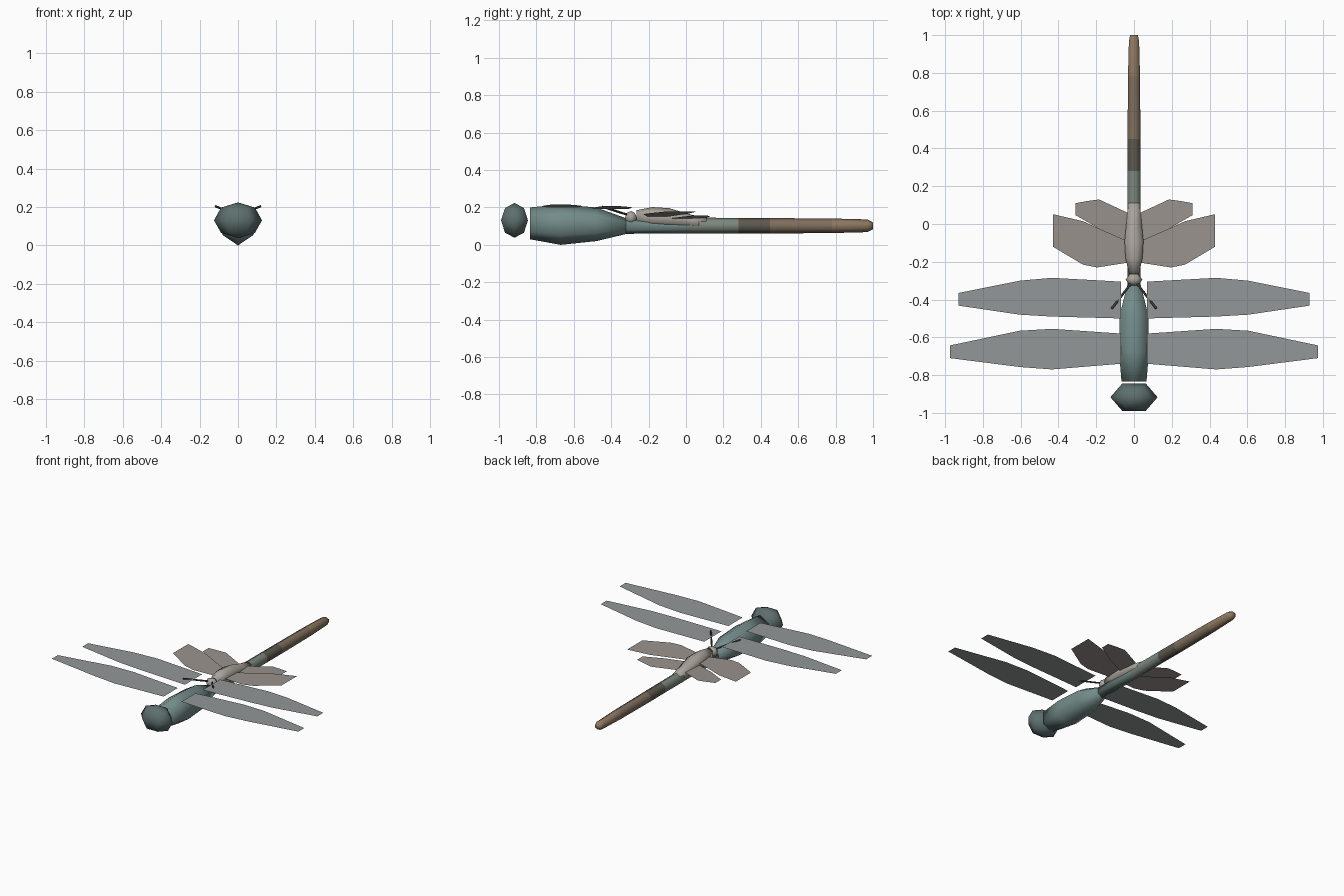
import bpy, bmesh, math
from mathutils import Matrix

if "Cube" in bpy.data.objects:
    bpy.data.objects.remove(bpy.data.objects["Cube"])


def mat(name, r, g, b):
    m = bpy.data.materials.new(name)
    m.diffuse_color = (r, g, b, 1)
    m.use_nodes = True
    m.node_tree.nodes["Principled BSDF"].inputs["Base Color"].default_value = m.diffuse_color
    return m


TEAL = mat("teal", 0.17, 0.26, 0.25)
DARK_TEAL = mat("dark_teal", 0.11, 0.16, 0.155)
GREY_GREEN = mat("grey_green", 0.20, 0.24, 0.21)
DARK = mat("dark", 0.11, 0.10, 0.08)
BROWN = mat("brown", 0.21, 0.16, 0.11)
TAN = mat("tan", 0.27, 0.19, 0.12)
WING = mat("wing_grey", 0.29, 0.31, 0.31)
CREAM = mat("cream", 0.40, 0.37, 0.33)
PALE = mat("pale_wing", 0.32, 0.29, 0.27)
BLACK = mat("antenna_black", 0.05, 0.05, 0.05)


def finish(name, bm, mats, smooth=True):
    bmesh.ops.recalc_face_normals(bm, faces=bm.faces)
    me = bpy.data.meshes.new(name)
    for f in bm.faces:
        f.smooth = smooth
    bm.to_mesh(me)
    bm.free()
    for m in mats:
        me.materials.append(m)
    ob = bpy.data.objects.new(name, me)
    bpy.context.collection.objects.link(ob)
    return ob


def loft(name, sections, mats, bands=None, n=6):
    """Six-sided body along y; sections are (y, centre z, half width, half height)."""
    bm = bmesh.new()
    rings = []
    for y, zc, hw, hh in sections:
        rx = hw / math.cos(math.pi / 6)
        rings.append([bm.verts.new((rx * math.sin(2 * math.pi * i / n), y,
                                    zc + hh * math.cos(2 * math.pi * i / n))) for i in range(n)])
    for k, (a, b) in enumerate(zip(rings, rings[1:])):
        for i in range(n):
            f = bm.faces.new((a[i], a[(i + 1) % n], b[(i + 1) % n], b[i]))
            f.material_index = bands[k] if bands else 0
    bm.faces.new(rings[0])
    bm.faces.new(rings[-1]).material_index = bands[-1] if bands else 0
    return finish(name, bm, mats)


def ball(name, loc, radii, m):
    bm = bmesh.new()
    bmesh.ops.create_uvsphere(bm, u_segments=6, v_segments=4, radius=1,
                              matrix=Matrix.Rotation(math.pi / 6, 4, 'Z'))
    bmesh.ops.scale(bm, vec=radii, verts=bm.verts)
    bmesh.ops.translate(bm, vec=loc, verts=bm.verts)
    return finish(name, bm, [m])


def wing_pair(name, strips, z_root, z_tip, m):
    """Thin sheet wings, mirrored; strips are (x, back y, front y)."""
    x0, x1 = strips[0][0], strips[-1][0]
    for side, s in (("right", 1), ("left", -1)):
        bm = bmesh.new()
        rows = []
        for x, ya, yb in strips:
            z = z_root + (z_tip - z_root) * (x - x0) / (x1 - x0)
            rows.append([bm.verts.new((s * x, y, z)) for y in (ya, yb)])
        for a, b in zip(rows, rows[1:]):
            bm.faces.new((a[0], a[1], b[1], b[0]) if s > 0 else (a[0], b[0], b[1], a[1]))
        ob = finish(f"{name}_{side}", bm, [m])
        if ob.data.polygons[0].normal.z < 0:
            ob.data.flip_normals()


# Dragonfly head, thorax and banded tail
ball("head", (0, -0.917, 0.131), (0.125, 0.083, 0.093), DARK_TEAL)
loft("thorax", [(-0.835, 0.115, 0.066, 0.085), (-0.67, 0.108, 0.08, 0.108),
                (-0.48, 0.11, 0.075, 0.09), (-0.32, 0.1, 0.035, 0.042)], [TEAL])
loft("tail", [(-0.34, 0.1, 0.034, 0.041), (0.0, 0.103, 0.034, 0.042), (0.15, 0.103, 0.034, 0.042),
              (0.28, 0.103, 0.034, 0.041), (0.45, 0.102, 0.034, 0.041), (0.62, 0.102, 0.033, 0.04),
              (0.78, 0.102, 0.032, 0.039), (0.97, 0.102, 0.027, 0.034), (1.0, 0.102, 0.02, 0.018)],
     [TEAL, GREY_GREEN, DARK, BROWN, TAN], [0, 1, 1, 2, 3, 3, 4, 4])

# Dragonfly wings
wing_pair("front_wing", [(0.07, -0.58, -0.74), (0.435, -0.555, -0.77), (0.605, -0.565, -0.757),
                         (0.975, -0.643, -0.71)], 0.2, 0.217, WING)
wing_pair("rear_wing", [(0.07, -0.305, -0.5), (0.435, -0.285, -0.49), (0.605, -0.3, -0.48),
                        (0.93, -0.365, -0.432)], 0.193, 0.208, WING)

# Butterfly resting on the tail
ball("butterfly_head", (0, -0.295, 0.145), (0.044, 0.036, 0.036), CREAM)
loft("butterfly_body", [(-0.265, 0.15, 0.026, 0.035), (-0.18, 0.148, 0.045, 0.054),
                        (-0.09, 0.143, 0.05, 0.053), (0.03, 0.125, 0.038, 0.036),
                        (0.11, 0.115, 0.03, 0.03)], [CREAM])
wing_pair("butterfly_front_wing", [(0.035, -0.09, -0.205), (0.195, -0.02, -0.23),
                                   (0.27, 0.015, -0.215), (0.43, 0.052, -0.12)],
          0.152, 0.177, PALE)
wing_pair("butterfly_rear_wing", [(0.035, 0.06, -0.09), (0.185, 0.13, -0.025),
                                  (0.245, 0.122, 0.01), (0.31, 0.11, 0.047)],
          0.14, 0.158, PALE)

# Butterfly antennae
for side, s in (("right", 1), ("left", -1)):
    cu = bpy.data.curves.new(f"antenna_{side}", 'CURVE')
    cu.dimensions = '3D'
    cu.bevel_depth = 0.006
    cu.bevel_resolution = 0
    cu.use_fill_caps = True
    sp = cu.splines.new('POLY')
    sp.points.add(1)
    sp.points[0].co = (s * 0.012, -0.31, 0.16, 1)
    sp.points[1].co = (s * 0.118, -0.448, 0.204, 1)
    cu.materials.append(BLACK)
    bpy.context.collection.objects.link(bpy.data.objects.new(f"antenna_{side}", cu))
